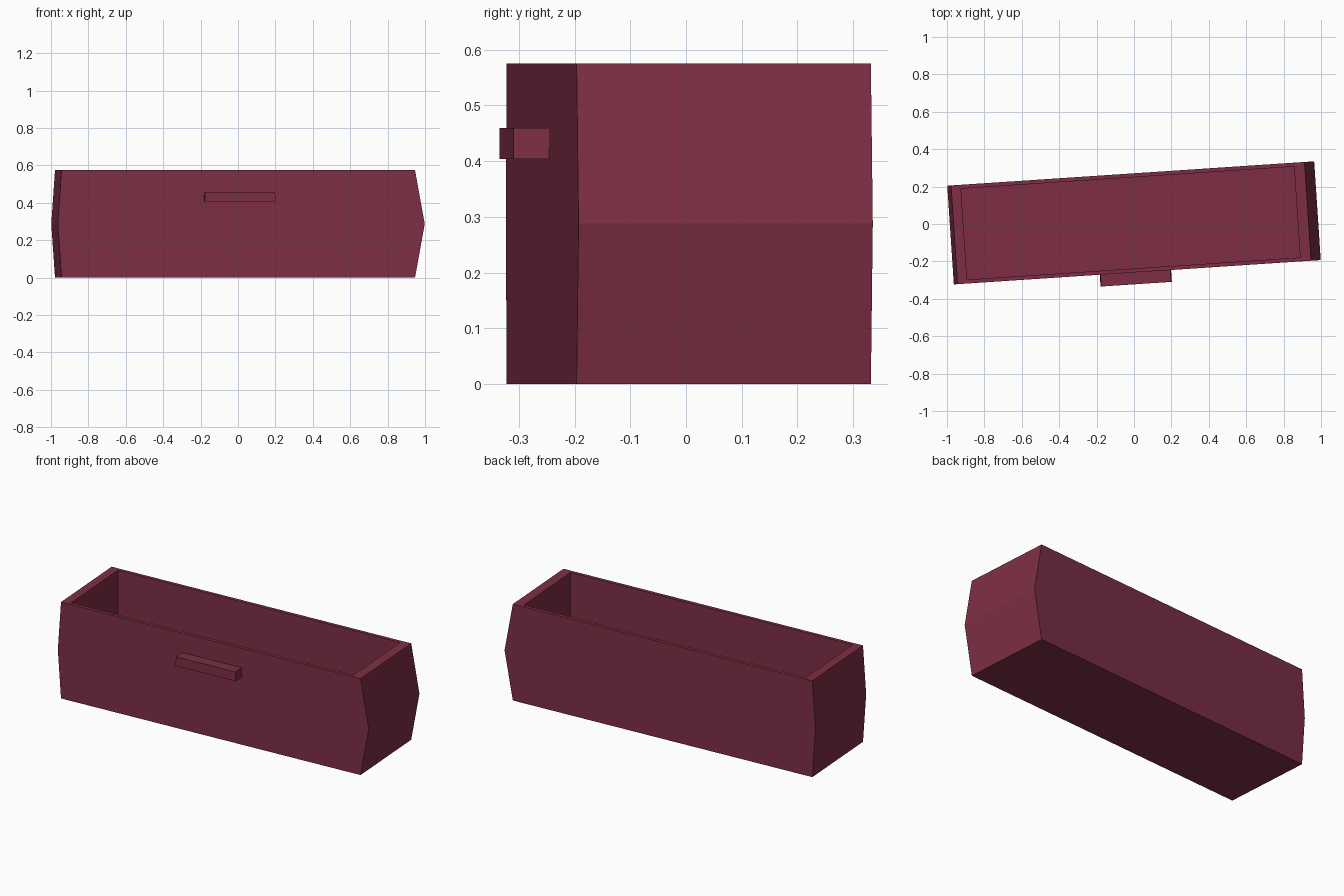
import bpy, bmesh, math
from mathutils import Matrix

if "Cube" in bpy.data.objects:
    bpy.data.objects.remove(bpy.data.objects["Cube"])

# Single flat colour
wine = bpy.data.materials.new("wine red")
wine.diffuse_color = (0.205, 0.028, 0.058, 1)
wine.use_nodes = True
wine.node_tree.nodes["Principled BSDF"].inputs["Base Color"].default_value = wine.diffuse_color

# The whole drawer is turned slightly about z
TURN = Matrix.Translation((0, 0.006, 0)) @ Matrix.Rotation(math.radians(3.8), 4, 'Z')


def stacked_rings(name, rings):
    """Rectangular rings (x0, x1, y0, y1, z) bridged in order and capped at both ends."""
    bm = bmesh.new()
    loops = [[bm.verts.new(c) for c in ((x0, y0, z), (x1, y0, z), (x1, y1, z), (x0, y1, z))]
             for x0, x1, y0, y1, z in rings]
    for a, b in zip(loops, loops[1:]):
        for i in range(4):
            j = (i + 1) % 4
            bm.faces.new((a[i], a[j], b[j], b[i]))
    bm.faces.new(loops[0][::-1])
    bm.faces.new(loops[-1])
    bmesh.ops.recalc_face_normals(bm, faces=bm.faces)
    bm.transform(TURN)
    mesh = bpy.data.meshes.new(name)
    bm.to_mesh(mesh)
    bm.free()
    mesh.materials.append(wine)
    obj = bpy.data.objects.new(name, mesh)
    bpy.context.collection.objects.link(obj)
    return obj


W = 0.2645   # half depth outside
V = 0.2435   # half depth inside
H = 0.575    # height

# Open box with ends that bulge at mid height
stacked_rings("drawer_box", [
    (-0.963, 0.931, -W, W, 0),
    (-0.983, 0.983, -W, W, H / 2),
    (-0.963, 0.931, -W, W, H),
    (-0.911, 0.874, -V, V, H),
    (-0.911, 0.874, -V, V, 0.03),
])

# Bar handle on the front
stacked_rings("handle", [
    (-0.201, 0.181, -0.328, -W, 0.404),
    (-0.197, 0.177, -0.328, -W, 0.459),
])
